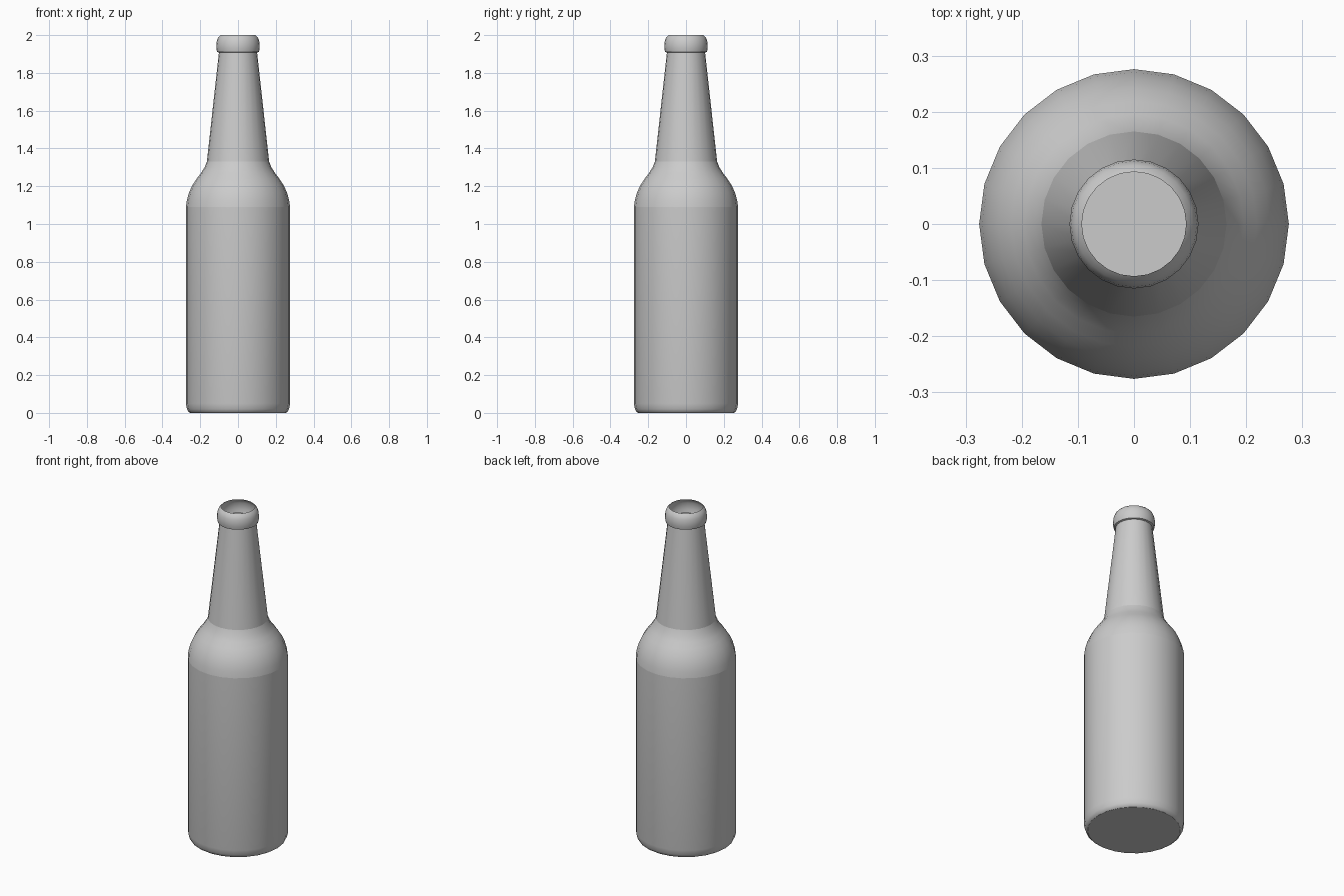
import bpy, bmesh
from math import sin, cos, pi

if "Cube" in bpy.data.objects:
    bpy.data.objects.remove(bpy.data.objects["Cube"])

SIDES = 24

# Bottle profile from foot to mouth: (radius, height, sharp ring?)
PROFILE = [
    (0.254, 0.0, True), (0.263, 0.006, False), (0.270, 0.02, False), (0.276, 0.05, False),
    (0.276, 1.09, True),                                   # body wall
    (0.271, 1.125, False), (0.260, 1.165, False), (0.242, 1.205, False),
    (0.219, 1.24, False), (0.196, 1.27, False), (0.177, 1.30, False),
    (0.165, 1.33, True),                                   # shoulder
    (0.101, 1.908, True),                                  # neck
    (0.111, 1.911, True), (0.115, 1.93, False), (0.115, 1.95, False),
    (0.112, 1.97, False), (0.105, 1.988, False), (0.093, 2.0, False),  # rolled lip
]

bm = bmesh.new()
rings = []
for r, z, sharp in PROFILE:
    rings.append([bm.verts.new((r * cos(2 * pi * i / SIDES), r * sin(2 * pi * i / SIDES), z))
                  for i in range(SIDES)])

# Wall, left open at the mouth
for a, b in zip(rings, rings[1:]):
    for i in range(SIDES):
        j = (i + 1) % SIDES
        bm.faces.new((a[i], a[j], b[j], b[i])).smooth = True

# Flat base
bm.faces.new(rings[0][::-1])

# Hard shading breaks between the parts
for ring, (_, _, sharp) in zip(rings, PROFILE):
    if sharp:
        for i in range(SIDES):
            bm.edges.get((ring[i], ring[(i + 1) % SIDES])).smooth = False

mesh = bpy.data.meshes.new("bottle")
bm.to_mesh(mesh)
bm.free()
bottle = bpy.data.objects.new("bottle", mesh)
bpy.context.collection.objects.link(bottle)
